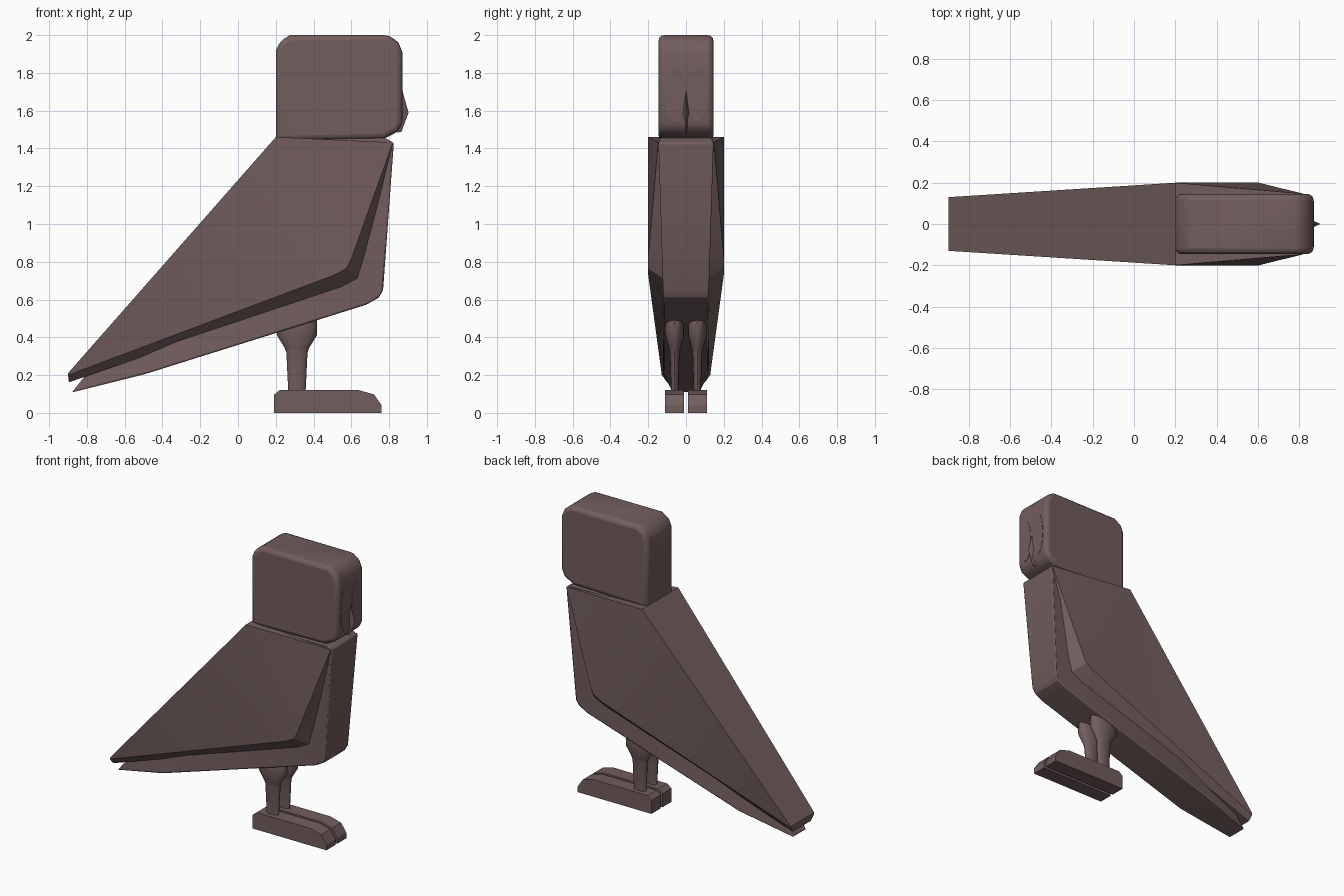
import bpy, bmesh
from math import sin, cos, pi

if "Cube" in bpy.data.objects:
    bpy.data.objects.remove(bpy.data.objects["Cube"])

mat = bpy.data.materials.new("brown")
mat.diffuse_color = (0.17, 0.11, 0.11, 1)
mat.use_nodes = True
mat.node_tree.nodes["Principled BSDF"].inputs["Base Color"].default_value = mat.diffuse_color


def loft(name, rings, caps=True, bevel=0, segments=2, angle=30):
    """Solid from a list of equal-length point rings."""
    bm = bmesh.new()
    vs = [[bm.verts.new(p) for p in r] for r in rings]
    n = len(rings[0])
    for a, b in zip(vs, vs[1:]):
        for i in range(n):
            j = (i + 1) % n
            bm.faces.new((a[i], a[j], b[j], b[i]))
    if caps:
        bm.faces.new(vs[0])
        bm.faces.new(vs[-1])
    else:
        # fan from the shoulder point, ring index 1
        for r in (vs[0], vs[-1]):
            for i in range(2, n):
                bm.faces.new((r[1], r[i], r[(i + 1) % n]))
    bmesh.ops.recalc_face_normals(bm, faces=bm.faces)
    me = bpy.data.meshes.new(name)
    bm.to_mesh(me)
    bm.free()
    me.materials.append(mat)
    ob = bpy.data.objects.new(name, me)
    bpy.context.collection.objects.link(ob)
    if bevel:
        m = ob.modifiers.new("bevel", 'BEVEL')
        m.width, m.segments, m.limit_method = bevel, segments, 'ANGLE'
        m.angle_limit = 0.6
    bpy.ops.object.select_all(action='DESELECT')
    ob.select_set(True)
    bpy.context.view_layer.objects.active = ob
    bpy.ops.object.shade_smooth_by_angle(angle=angle * pi / 180)
    return ob


def slab(name, profile, y0, y1, **kw):
    """Side profile (x, z) extruded between two y values."""
    return loft(name, [[(x, y, z) for x, z in profile] for y in (y0, y1)], **kw)


# Head: rounded block
slab("head", [(0.2, 1.44), (0.2, 1.915), (0.22, 1.965), (0.275, 2), (0.80, 2),
              (0.85, 1.96), (0.87, 1.91), (0.87, 1.54), (0.85, 1.49), (0.77, 1.45)],
     -0.145, 0.145, bevel=0.028, segments=3, angle=40)

# Beak: narrow diamond ridge
loft("beak", [[(0.85, 0, 1.78), (0.85, 0.001, 1.78), (0.85, 0, 1.779)],
              [(0.85, -0.024, 1.59), (0.85, 0.024, 1.59), (0.903, 0, 1.59)],
              [(0.84, -0.004, 1.485), (0.84, 0.004, 1.485), (0.865, 0, 1.487)]], angle=20)

# Eyes: thin oval plates on the face
for s, side in ((-1, "right"), (1, "left")):
    loft("eye_" + side, [[(x, s * 0.062 + 0.05 * cos(a), 1.69 + 0.15 * sin(a))
                          for a in (k * pi / 12 for k in range(24))] for x in (0.86, 0.872)])

# Breast and belly: (x, z, half width)
core = [(0.2, 1.445, 0.14), (0.78, 1.455, 0.14), (0.825, 1.43, 0.147), (0.768, 0.65, 0.122),
        (0.745, 0.61, 0.12), (0.68, 0.573, 0.118), (-0.5, 0.203, 0.122),
        (-0.88, 0.108, 0.075), (-0.83, 0.17, 0.075)]
loft("breast", [[(x, s * w, z) for x, z, w in core] for s in (-1, 1)],
     caps=False, bevel=0.008)

# Wings and back: outer rim swelling out, lower edge turned in to the belly
outer = [(-0.9, 0.21, 0.13), (0.2, 1.46, 0.2), (0.82, 1.432, 0.147), (0.605, 0.83, 0.2),
         (0.575, 0.765, 0.2), (0.51, 0.73, 0.2), (-0.9, 0.2, 0.128)]
inner = [(-0.9, 0.21, 0.1), (0.2, 1.46, 0.1), (0.815, 1.43, 0.1), (0.67, 0.82, 0.118),
         (0.635, 0.71, 0.118), (0.55, 0.665, 0.118), (-0.895, 0.162, 0.1)]
loft("wings", [[(x, s * w, z) for x, z, w in ring]
               for s, ring in ((-1, outer), (-1, inner), (1, inner), (1, outer))],
     caps=False, angle=25)

# Legs and feet
leg = [(0.115, 0.046, 0.019), (0.32, 0.056, 0.026), (0.345, 0.065, 0.032),
       (0.41, 0.105, 0.05), (0.50, 0.107, 0.05), (0.55, 0.06, 0.03)]
foot = [(0.19, 0), (0.76, 0), (0.76, 0.04), (0.72, 0.098), (0.64, 0.12),
        (0.22, 0.12), (0.19, 0.095)]
for s, side in ((-1, "right"), (1, "left")):
    loft("leg_" + side, [[(0.312 + rx * cos(a), s * 0.06 + ry * sin(a), z)
                          for a in (k * pi / 8 for k in range(16))] for z, rx, ry in leg],
         angle=40)
    slab("foot_" + side, foot, s * 0.01, s * 0.11, angle=20)
